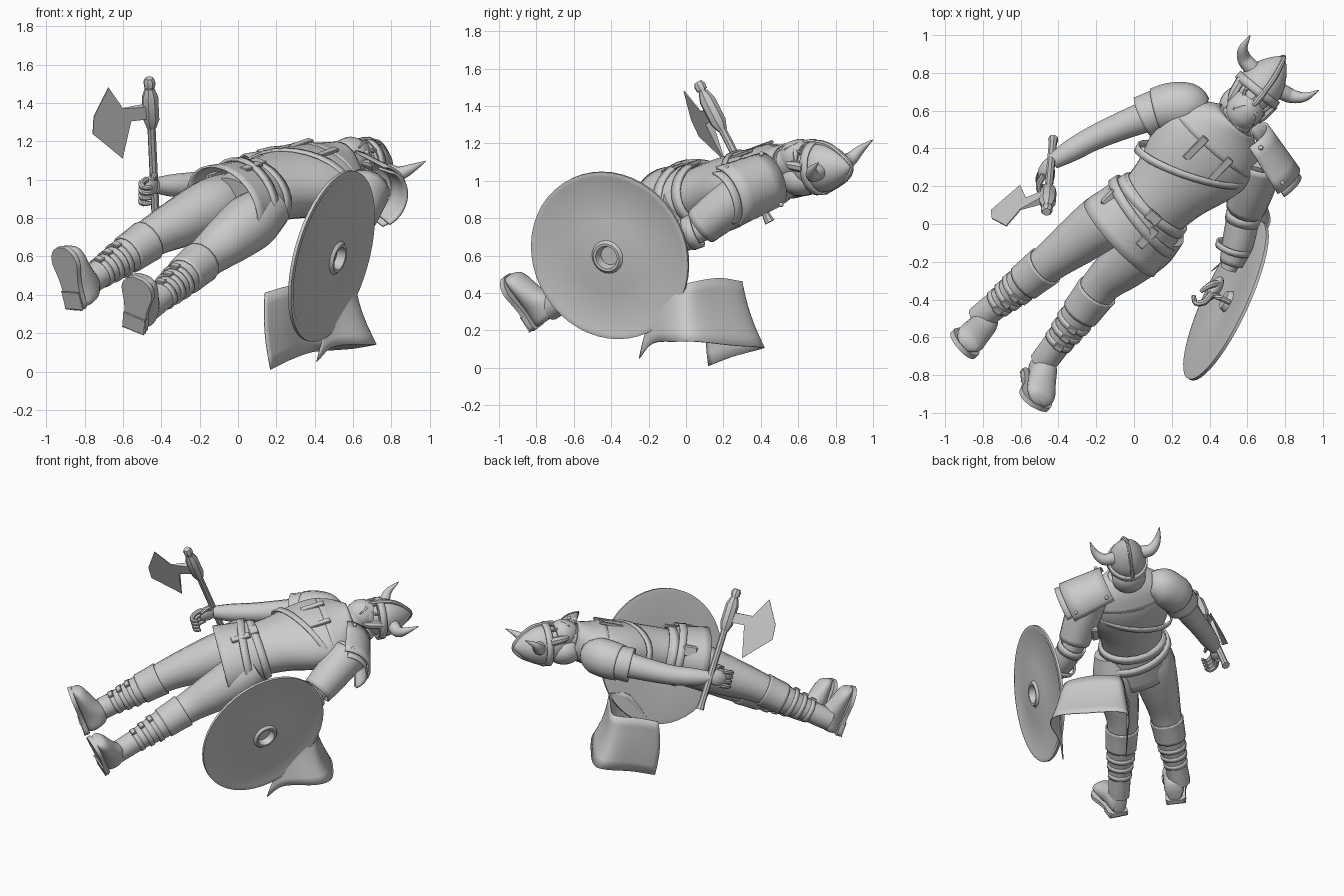
import bpy, bmesh
from math import sin, cos, pi, radians
from mathutils import Vector as V

if "Cube" in bpy.data.objects:
    bpy.data.objects.remove(bpy.data.objects["Cube"])

mat = bpy.data.materials.new("plain grey")
mat.use_nodes = True
GREY = (0.6, 0.6, 0.6, 1)
mat.diffuse_color = GREY
mat.node_tree.nodes["Principled BSDF"].inputs["Base Color"].default_value = GREY
made = []


def finish(name, bm, thick=0):
    bmesh.ops.recalc_face_normals(bm, faces=bm.faces)
    me = bpy.data.meshes.new(name)
    bm.to_mesh(me)
    bm.free()
    ob = bpy.data.objects.new(name, me)
    bpy.context.collection.objects.link(ob)
    me.materials.append(mat)
    if thick:
        s = ob.modifiers.new("thickness", "SOLIDIFY")
        s.thickness, s.offset = thick, 0
    made.append(ob)


def skin(name, rings, closed=True, caps=True, thick=0):
    """Bridge rows of points into one surface."""
    bm = bmesh.new()
    rows = [[bm.verts.new(p) for p in r] for r in rings]
    n = len(rows[0])
    for a, b in zip(rows, rows[1:]):
        for i in range(n if closed else n - 1):
            j = (i + 1) % n
            bm.faces.new((a[i], a[j], b[j], b[i]))
    if caps and closed:
        bm.faces.new(rows[0])
        bm.faces.new(rows[-1])
    finish(name, bm, thick)


def ring(c, a, b, n=20):
    return [c + a * cos(2 * pi * i / n) + b * sin(2 * pi * i / n) for i in range(n)]


def spline(pts, steps=5):
    """Catmull-Rom through points of any dimension."""
    p = [V(q) for q in pts]
    p = [p[0] * 2 - p[1]] + p + [p[-1] * 2 - p[-2]]
    out = []
    for a, b, c, d in zip(p, p[1:], p[2:], p[3:]):
        for k in range(steps):
            t = k / steps
            out.append(0.5 * (2 * b + (c - a) * t + (2 * a - 5 * b + 4 * c - d) * t * t
                              + (3 * b - a - 3 * c + d) * t ** 3))
    return out + [p[-2]]


def limb(name, pts, n=14, steps=5, caps=True, thick=0):
    """Round tube through (x, y, z, radius) points."""
    q = spline(pts, steps) if steps else [V(p) for p in pts]
    c = [V(p[:3]) for p in q]
    rings = []
    for i, p in enumerate(c):
        t = (c[min(i + 1, len(c) - 1)] - c[max(i - 1, 0)]).normalized()
        a = t.cross(V((0.3, -0.5, 0.8))).normalized()
        rings.append(ring(p, a * max(q[i][3], .002), t.cross(a) * max(q[i][3], .002), n))
    skin(name, rings, caps=caps, thick=thick)


class Frame:
    """Local axes: left, up, front."""
    def __init__(self, o, left, up):
        self.o, self.u = V(o), V(up).normalized()
        left = V(left)
        self.l = (left - self.u * left.dot(self.u)).normalized()
        self.f = self.l.cross(self.u)

    def __call__(self, l, u, f):
        return self.o + self.l * l + self.u * u + self.f * f

    def loft(self, name, rows, n=28, caps=True, thick=0, tilt=0, smooth=4):
        rows = spline(rows, smooth) if smooth else rows
        skin(name, [ring(self(0, u, f), self.l * w + self.u * tilt, self.f * d, n)
                    for u, w, d, f in rows], caps=caps, thick=thick)

    def box(self, name, c, s):
        bm = bmesh.new()
        bmesh.ops.create_cube(bm, size=1)
        for v in bm.verts:
            v.co = self(*(c[k] + v.co[k] * s[k] for k in range(3)))
        bmesh.ops.bevel(bm, geom=bm.edges[:], offset=min(s) * .2, segments=1, affect='EDGES')
        finish(name, bm)

    def ball(self, name, c, s):
        bm = bmesh.new()
        bmesh.ops.create_uvsphere(bm, u_segments=20, v_segments=12, radius=1)
        for v in bm.verts:
            v.co = self(*(c[k] + v.co[k] * s[k] for k in range(3)))
        finish(name, bm)

    def tube(self, name, pts, **kw):
        limb(name, [(*self(*p[:3]), p[3]) for p in pts], **kw)


# Torso, tunic skirt and belts: rows are (up, half width, half depth, front offset)
body = Frame((.03, .03, .9), (.75, -.6, -.25), (.67, .68, .25))
body.loft("tunic", [(-.08, .18, .13, 0), (.08, .2, .155, 0), (.24, .225, .165, -.005), (.42, .285, .175, -.02),
                    (.56, .295, .165, -.025), (.67, .23, .13, -.02), (.75, .11, .09, 0)])
body.loft("skirt", [(.12, .21, .17, 0), (.02, .235, .185, 0), (-.16, .27, .21, 0)],
          caps=False, thick=.012, tilt=-.02)
for name, u, tilt, w in (("waist_belt", .1, 0, .216), ("hip_belt", .02, -.04, .242)):
    body.loft(name, [(u - .025, w + .01, w - .035, 0), (u + .025, w, w - .045, 0)],
              caps=False, thick=.018, tilt=tilt, smooth=0)
body.box("buckle", (0, .1, .178), (.08, .06, .02))
body.box("belt_tab", (.05, .0, .195), (.05, .13, .018))
body.box("pouch", (-.22, .0, .06), (.05, .1, .08))
body.loft("chest_strap", [(.38, .275, .179, -.018), (.42, .285, .181, -.02)], caps=False, thick=.012,
          tilt=.12, smooth=0)
body.loft("collar", [(.57, .28, .164, -.025), (.67, .225, .132, -.02), (.75, .115, .105, 0)],
          caps=False, thick=.014)
for l in (-.09, .09):
    body.box("collar_strap", (l, .53, .138), (.04, .16, .018))
body.tube("neck", [(0, .68, 0, .09), (0, .88, 0, .09)])

# Head and horned helmet
head = Frame((.63, .68, 1.07), (.75, -.6, -.25), (.62, .77, .02))
head.ball("head", (0, 0, 0), (.105, .14, .115))
head.ball("hair", (0, -.09, -.055), (.115, .12, .095))
head.loft("helmet", [(.01, .122, .135, 0), (.1, .116, .128, 0), (.18, .08, .09, 0),
                     (.235, .038, .042, 0), (.262, .005, .005, 0)])
head.loft("helmet_band", [(.015, .13, .143, 0), (.06, .128, .141, 0)], caps=False, thick=.012,
          smooth=0)
head.tube("helmet_ridge", [(0, .04, .14, .015), (0, .13, .122, .015), (0, .205, .07, .014),
                           (0, .262, 0, .012), (0, .205, -.07, .014), (0, .05, -.138, .015)], n=8)
head.tube("nose_guard", [(0, .05, .14, .018), (0, -.02, .14, .015), (0, -.05, .135, .006)], n=8)
head.tube("beard", [(0, -.03, .05, .095), (0, -.1, .06, .1), (0, -.16, .075, .07),
                    (0, -.2, .085, .01)])
for s in (-1, 1):
    head.tube("horn", [(s * .1, .11, 0, .044), (s * .165, .125, .0, .038),
                       (s * .215, .165, .04, .024), (s * .24, .24, .085, .003)])
    head.tube("eye_guard", [(s * (.045 + .034 * cos(a * pi / 5)), -.0 + .034 * sin(a * pi / 5),
                             .118 - .015 * cos(a * pi / 5), .01) for a in range(11)], n=8, steps=2)
    head.tube("moustache", [(0, -.06, .13, .02), (s * .04, -.075, .13, .02),
                            (s * .07, -.12, .12, .004)], n=8)
    head.tube("cheek_guard", [(s * .11, .03, .03, .03), (s * .1, -.06, .04, .025),
                              (s * .08, -.12, .05, .008)], n=8)

# Arms
limb("right_arm", [(.24, .61, 1.05, .1), (.07, .57, 1.02, .085), (-.18, .47, .98, .068),
                   (-.33, .39, .97, .06), (-.43, .33, .97, .042)])
limb("right_shoulder", [(.36, .59, 1.05, .08), (.29, .62, 1.05, .12), (.2, .62, 1.045, .125),
                        (.12, .6, 1.035, .118)], caps=False, thick=.01)
limb("right_sleeve", [(.22, .62, 1.045, .11), (.13, .6, 1.035, .11), (.05, .565, 1.02, .113)],
     caps=False, thick=.01)
limb("left_arm", [(.66, .36, .97, .105), (.62, .2, .85, .09), (.58, .06, .735, .072),
                  (.55, -.1, .68, .065), (.5, -.24, .65, .042)])
limb("left_sleeve", [(.67, .34, .95, .12), (.63, .2, .85, .112), (.59, .08, .755, .1)],
     caps=False, thick=.012)
limb("left_bracer", [(.575, .02, .72, .082), (.55, -.1, .68, .078), (.515, -.21, .655, .058)],
     caps=False, thick=.012)
limb("elbow_cuff", [(.585, .06, .735, .09), (.572, .01, .715, .088)], steps=0, caps=False, thick=.012)

# Hands: a palm, four curled fingers and a thumb
hands = {"right": Frame((-.46, .3, .965), (-.04, -.447, .89), (-.6, -.75, -.3)),
         "left": Frame((.43, -.34, .62), (-.2, -.3, .9), (-.5, -.85, 0))}
for side, h in hands.items():
    s = 1 if side == "right" else -1
    h.ball(side + "_palm", (0, 0, 0), (.055, .07, .034))
    for k in range(4):
        l = (k - 1.5) * .032
        h.tube(side + "_finger", [(l, .03, 0, .017), (l, .09, .012 * s, .017),
                                  (l * .95, .12, .05 * s, .015), (l * .9, .09, .08 * s, .01)], n=8, steps=3)
    h.tube(side + "_thumb", [(.03, -.03, 0, .02), (.07, .0, .03 * s, .018),
                             (.07, .055, .055 * s, .01)], n=8, steps=3)

# Layered plates arching front to back over the left shoulder; "left" points off the shoulder
arm = Frame((.655, .32, .955), body.u * .95 + body.l * .3, body.u * .3 - body.l * .95)
for name, lo, hi, r, span in (("shoulder_plate", -.145, .155, .15, 78), ("arm_plate", -.185, -.06, .135, 70)):
    rows = []
    for k in range(5):
        u = lo + (hi - lo) * k / 4
        rr = r + .02 * (1 - k / 4)
        rows.append([arm(rr * cos(t), u, rr * sin(t))
                     for t in (radians(span * (i / 8 - 1)) for i in range(17))])
    skin(name, rows, closed=False, thick=.014)
for a in (-60, 60):
    for u in (-.11, .12):
        arm.ball("rivet", (.168 * cos(radians(a)), u, .168 * sin(radians(a))), (.013, .013, .013))
body.box("hanging_tab", (.28, .46, -.2), (.05, .1, .04))

# Axe
foot_pt, top_pt = V((-.43, .45, .78)), V((-.465, .065, 1.53))
axe = Frame((-.455, .15, 1.36), (-1, -.46, 0), top_pt - foot_pt)
end = (foot_pt - axe.o).length
axe.tube("axe_shaft", [(0, -end, 0, .028), (0, -end + .04, 0, .022), (0, -.1, 0, .022), (0, .18, 0, .022)],
         n=8, steps=0)
axe.tube("axe_cap", [(0, .14, 0, .03), (0, .17, 0, .032), (0, .19, 0, .022)], n=8, steps=0)
axe.tube("axe_socket", [(0, -.1, 0, .026), (0, -.05, 0, .044), (0, .08, 0, .044), (0, .13, 0, .026)],
         n=8, steps=0)
outline = [(.02, -.035), (.12, -.025), (.17, -.24), (.33, -.06), (.32, .04), (.23, .19), (.155, .05), (.02, .035)]
skin("axe_blade", [[axe(a, b, f * (1 if a < .14 else .15)) for a, b in outline] for f in (-.022, .022)])

# Shield: lathed shallow dish with a rim and a hollow boss
sh = Frame((.492, -.408, .6), (0, 0, 1), (.86, -.40, -.24))
dish = [(.0, .0), (.05, .0), (.062, .045), (.076, .046), (.09, .03), (.2, .024), (.43, .002), (.438, .006),
        (.46, .003), (.46, -.014), (.43, -.018), (.2, .0), (.06, .008), (.05, -.02), (.0, -.02)]
skin("shield", [ring(sh(0, h, 0), sh.l * max(r, .001), sh.f * max(r, .001), 48) for r, h in dish])
sh.tube("shield_grip", [(-.1, -.01, 0, .016), (-.09, -.08, 0, .016), (.09, -.08, 0, .016), (.1, -.01, 0, .016)],
        n=8, steps=3)
limb("shield_strap", [(.53, -.11, .68, .092), (.52, -.14, .67, .09)], steps=0, caps=False, thick=.01)

# Legs, boots, cuffs, straps and feet: hip, knee, ankle, heel, toe
LEGS = {"right": ((-.06, .09, .9), (-.43, -.19, .71), (-.78, -.47, .47), (-.845, -.57, .33), (-.92, -.66, .64)),
        "left": ((.13, -.06, .83), (-.16, -.31, .6), (-.45, -.69, .35), (-.54, -.8, .22), (-.52, -.97, .48))}
for side, pts in LEGS.items():
    hip, knee, ankle, heel, toe = map(V, pts)

    def at(a, b, t, r):
        return (*a.lerp(b, t), r)
    limb(side + "_trouser", [at(hip, knee, -.15, .12), at(hip, knee, .2, .15), at(hip, knee, .6, .135),
                             at(hip, knee, 1, .108), at(knee, ankle, .4, .09)])
    limb(side + "_boot", [at(knee, ankle, .25, .098), at(knee, ankle, .45, .095), at(knee, ankle, .75, .077),
                          at(knee, ankle, 1, .074), at(knee, ankle, 1.12, .072)])
    limb(side + "_boot_cuff", [at(knee, ankle, .12, .109), at(knee, ankle, .25, .104),
                               at(knee, ankle, .42, .1)], caps=False, thick=.01)
    leg = Frame(ankle, (.75, -.6, -.25), knee - ankle)
    length = (knee - ankle).length
    for t, r in ((.54, .093), (.67, .085), (.8, .077)):
        limb(side + "_boot_strap", [at(knee, ankle, t - .03, r), at(knee, ankle, t + .03, r)],
             steps=0, caps=False, thick=.01)
        leg.box(side + "_strap_buckle", (0, length * (1 - t), r + .004), (.05, .035, .02))
    foot = Frame(heel, leg.l, toe - heel)
    n = (toe - heel).length
    up = -1 if foot.f.dot(knee - ankle) < 0 else 1
    rows = [(0, .045, .05), (.08, .064, .075), (.3, .07, .085), (.55, .078, .066), (.8, .082, .05),
            (.94, .066, .038), (1, .03, .02)]
    skin(side + "_foot", [ring(foot(0, n * t, up * (h + .01)), foot.l * w, foot.f * h, 20)
                          for t, w, h in spline(rows, 4)])
    edge = spline([(-.03, .04), (.04, .068), (.3, .066), (.5, .074), (.75, .094), (.93, .074), (1.02, .03)], 3)
    edge = [(t, w) for t, w in edge] + [(t, -w) for t, w in reversed(edge)]
    skin(side + "_sole", [[foot(w, n * t, up * h) for t, w in edge] for h in (-.006, .022)])
    foot.box(side + "_heel", (0, n * .14, up * -.004), (.125, n * .28, .02))

# Loose folded cloth hanging below
low = spline([(.41, -.25, .05), (.5, -.18, .13), (.68, -.06, .14), (.715, .06, .14), (.6, .25, .12),
              (.47, .4, .11), (.38, .4, .1), (.27, .25, .06), (.17, .12, .01)])
high = spline([(.54, -.13, .4), (.57, -.09, .43), (.6, -.03, .44), (.6, .04, .46), (.5, .17, .48),
               (.41, .28, .465), (.35, .29, .46), (.24, .2, .44), (.14, .12, .41)])
skin("cloth", [[a.lerp(b, k / 6) - V((.015, .015, 0)) * sin(pi * k / 6) for a, b in zip(low, high)]
               for k in range(7)], closed=False, thick=.006)

# Smooth shading that keeps sharp edges
bpy.ops.object.select_all(action='DESELECT')
for ob in made:
    ob.select_set(True)
bpy.context.view_layer.objects.active = made[0]
bpy.ops.object.shade_smooth_by_angle(angle=radians(35))
